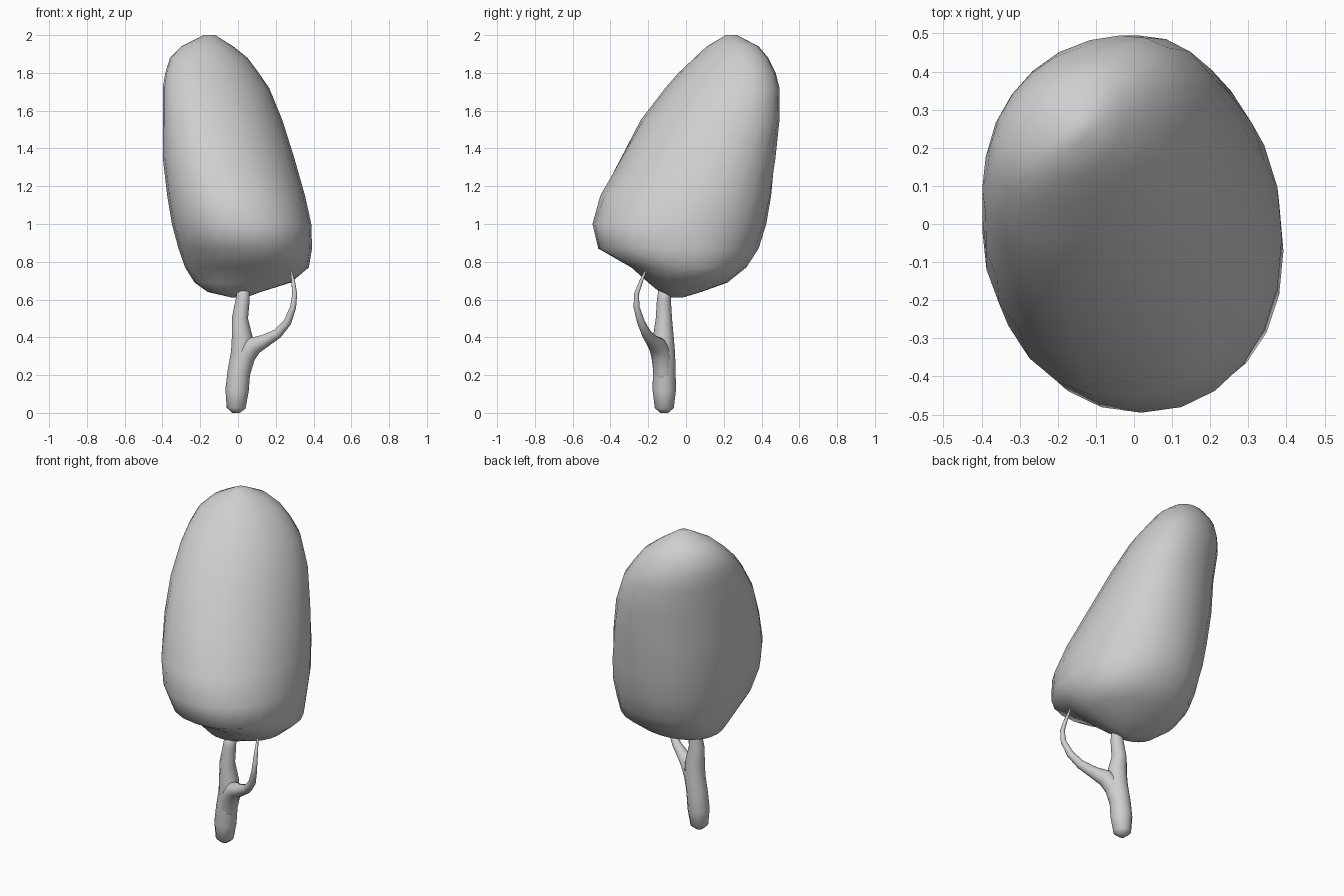
import bpy, bmesh
from math import asin, copysign, cos, sin, pi
from mathutils import Vector

cube = bpy.data.objects.get("Cube")
if cube:
    bpy.data.objects.remove(cube)

grey = bpy.data.materials.new("light grey")
grey.use_nodes = True
colour = (0.62, 0.62, 0.62, 1)
grey.diffuse_color = colour
grey.node_tree.nodes["Principled BSDF"].inputs["Base Color"].default_value = colour


def loft(name, rings):
    """Skin a list of equal-length point rings and cap both ends."""
    bm = bmesh.new()
    loops = [[bm.verts.new(p) for p in ring] for ring in rings]
    n = len(loops[0])
    for a, b in zip(loops, loops[1:]):
        for i in range(n):
            j = (i + 1) % n
            bm.faces.new((a[i], a[j], b[j], b[i]))
    bm.faces.new(loops[0][::-1])
    bm.faces.new(loops[-1])
    bmesh.ops.recalc_face_normals(bm, faces=bm.faces)
    mesh = bpy.data.meshes.new(name)
    bm.to_mesh(mesh)
    bm.free()
    mesh.materials.append(grey)
    mesh.shade_smooth()
    obj = bpy.data.objects.new(name, mesh)
    bpy.context.collection.objects.link(obj)


def full(t):
    """Slightly boxier than a plain circle."""
    return copysign(abs(t) ** 0.93, t)


def section(z, x0, x1, y0, y1, sides=24):
    """Crown slice: an oval stretched along the x = y diagonal, more so higher up."""
    skew = asin(min(0.3, max(-0.06, 0.5 * (z - 1))))
    return [((x0 + x1) / 2 + full(cos(a)) * (x1 - x0) / 2,
             (y0 + y1) / 2 + full(sin(a + skew)) * (y1 - y0) / 2, z)
            for a in (2 * pi * i / sides for i in range(sides))]


def tube(name, points, sides=12):
    """Tapered limb through points given as (x, y, z, radius)."""
    path = [Vector(p[:3]) for p in points]
    rings = []
    for i, p in enumerate(path):
        along = (path[min(i + 1, len(path) - 1)] - path[max(i - 1, 0)]).normalized()
        u = along.cross(Vector((0, 1, 0))).normalized()
        v = along.cross(u)
        rings.append([p + points[i][3] * (cos(2 * pi * k / sides) * u + sin(2 * pi * k / sides) * v)
                      for k in range(sides)])
    loft(name, rings)


# Leaning crown: height, then left-right and front-back extents
loft("crown", [section(*s) for s in (
    (0.61, -0.03, 0.04, -0.08, -0.02),
    (0.64, -0.16, 0.12, -0.14, 0.08),
    (0.69, -0.23, 0.28, -0.2, 0.22),
    (0.77, -0.28, 0.375, -0.29, 0.32),
    (0.87, -0.315, 0.392, -0.465, 0.385),
    (1.0, -0.35, 0.388, -0.495, 0.425),
    (1.15, -0.375, 0.355, -0.455, 0.452),
    (1.35, -0.398, 0.298, -0.345, 0.475),
    (1.55, -0.398, 0.235, -0.24, 0.495),
    (1.72, -0.398, 0.165, -0.11, 0.495),
    (1.8, -0.385, 0.11, -0.04, 0.475),
    (1.88, -0.36, 0.05, 0.045, 0.435),
    (1.94, -0.3, -0.025, 0.11, 0.385),
    (2.0, -0.18, -0.12, 0.21, 0.27))])

# Trunk with a rounded foot
tube("trunk", [
    (-0.01, -0.115, 0.0, 0.02), (-0.01, -0.115, 0.025, 0.05),
    (-0.005, -0.115, 0.12, 0.062), (0.005, -0.115, 0.22, 0.06),
    (0.022, -0.117, 0.32, 0.059), (0.022, -0.12, 0.4, 0.055),
    (0.01, -0.117, 0.5, 0.043), (0.025, -0.117, 0.6, 0.037),
    (0.03, -0.11, 0.68, 0.03)])

# Thin side branch splitting off the trunk and curling up into the crown
tube("side_branch", [
    (0.0, -0.115, 0.12, 0.05), (0.012, -0.118, 0.22, 0.055),
    (0.04, -0.13, 0.305, 0.054), (0.085, -0.152, 0.357, 0.048),
    (0.14, -0.178, 0.38, 0.035), (0.21, -0.21, 0.42, 0.026),
    (0.262, -0.238, 0.48, 0.021), (0.292, -0.262, 0.56, 0.016),
    (0.3, -0.262, 0.63, 0.013), (0.293, -0.24, 0.69, 0.01),
    (0.283, -0.215, 0.75, 0.005)])
